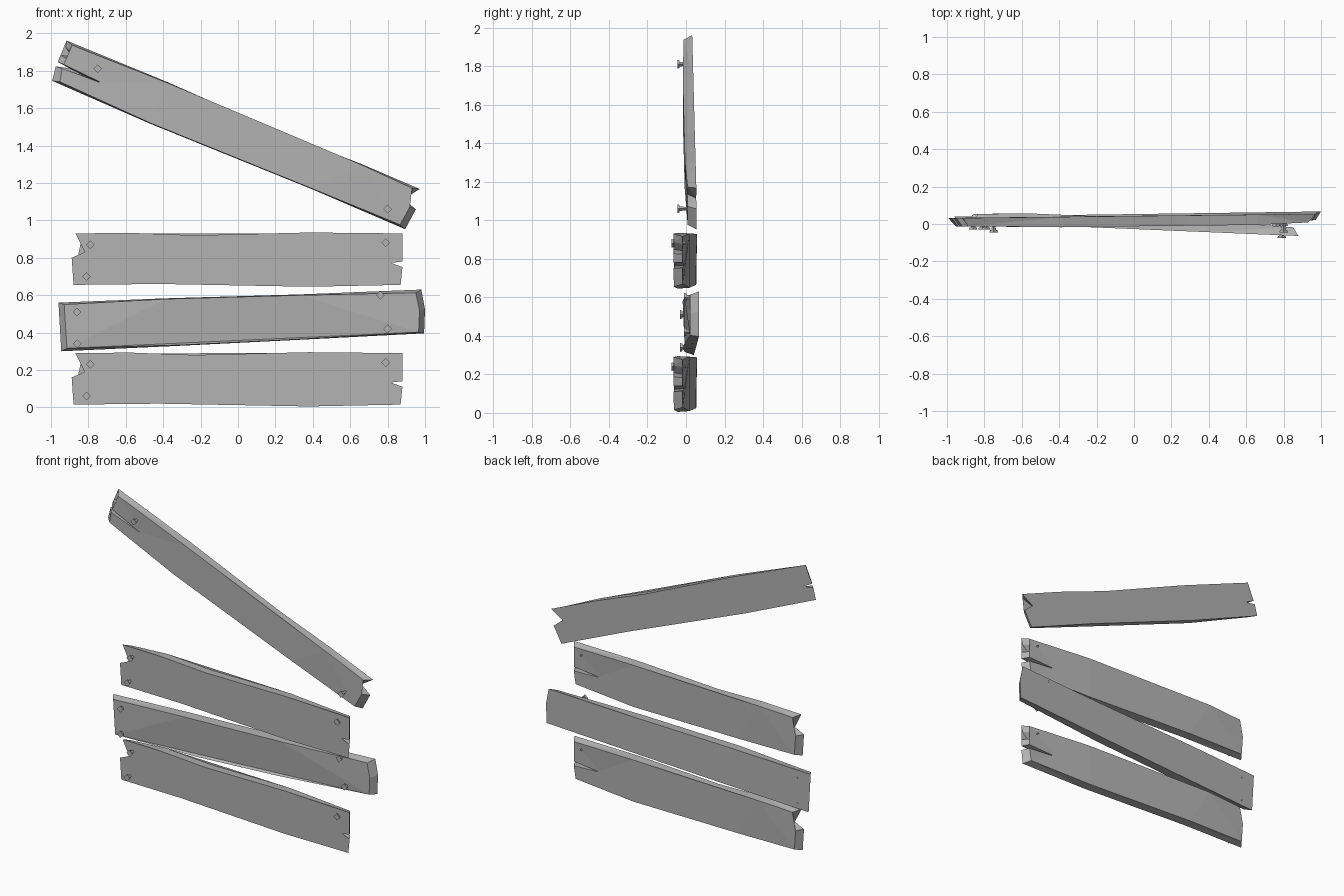
import bpy
import bmesh
from math import radians
from mathutils import Matrix, Vector

cube = bpy.data.objects.get("Cube")
if cube:
    bpy.data.objects.remove(cube, do_unlink=True)

wood = bpy.data.materials.new("weathered_grey")
grey = (0.45, 0.45, 0.45, 1.0)
wood.diffuse_color = grey
wood.use_nodes = True
wood.node_tree.nodes["Principled BSDF"].inputs["Base Color"].default_value = grey


def finish(bm, name):
    """Turn a bmesh into a flat-shaded object."""
    bmesh.ops.recalc_face_normals(bm, faces=bm.faces)
    mesh = bpy.data.meshes.new(name)
    bm.to_mesh(mesh)
    bm.free()
    mesh.materials.append(wood)
    obj = bpy.data.objects.new(name, mesh)
    bpy.context.collection.objects.link(obj)
    return obj


def hewn_point(x, z, middle_depth, end_depth):
    """Point on the rough face: ends are drawn in and thinned, notches widened."""
    if abs(x) < 0.7:
        return Vector((x, middle_depth, z * 0.97))
    inset = 0.03 + max(0, 0.4 * (0.88 - abs(x)))
    sign = 1 if x > 0 else -1
    return Vector((x - sign * inset, end_depth, z * 0.9))


def plank(name, outline, matrix, middle_depth, end_depth):
    """Flat sawn face joined to a rough, chamfered face."""
    bm = bmesh.new()
    flat = [bm.verts.new((x, 0, z)) for x, z in outline]
    rough = [bm.verts.new(hewn_point(x, z, middle_depth, end_depth)) for x, z in outline]
    bm.faces.new(flat)
    bm.faces.new(rough)
    for i in range(len(flat)):
        j = (i + 1) % len(flat)
        bm.faces.new((flat[i], flat[j], rough[j], rough[i]))
    bmesh.ops.triangulate(bm, faces=bm.faces)
    bm.transform(matrix)
    return finish(bm, name)


def nail(name, x, z, head_y):
    """Four-sided head on a tapering square shaft."""
    bm = bmesh.new()
    for radius, tip, length, start in ((0.023, 0.019, 0.012, 0), (0.012, 0.006, 0.065, 0.01)):
        bmesh.ops.create_cone(
            bm, cap_ends=True, segments=4, radius1=radius, radius2=tip, depth=length,
            matrix=Matrix.Translation((x, head_y + start + length / 2, z))
            @ Matrix.Rotation(radians(-90), 4, "X"))
    return finish(bm, name)


def turn(degrees, axis):
    return Matrix.Rotation(radians(degrees), 4, axis)


# Split plank: forked at one end, two splits at the other
split_outline = [
    (-.87, .14), (-.82, .04), (-.89, .01), (-.88, -.135),
    (-.42, -.13), (.38, -.145), (.87, -.135),
    (.88, -.04), (.73, -.027), (.88, -.01),
    (.88, .037), (.83, .058), (.87, .096), (.88, .14),
    (.38, .145), (-.23, .13), (-.58, .143)]

# Whole plank: slightly skewed, with plain ends
whole_outline = [
    (-.96, .1), (-.39, .123), (.33, .144), (.98, .17), (1, .064),
    (.995, -.064), (.3, -.1), (-.3, -.13), (-.945, -.16)]

# Two level split planks with the sawn face forward
for name, height in (("lower_plank", 0.15), ("upper_plank", 0.79)):
    place = Matrix.Translation((0, -0.027, height)) @ turn(-2.4, "Z")
    plank(name, split_outline, place, 0.06, 0.045)
    for i, (x, z, y) in enumerate(((-.79, .08, -.03), (-.81, -.09, -.03), (.79, .09, -.075))):
        nail(f"{name}_nail_{i + 1}", x, height + z, y)

# Middle plank with the rough face forward
plank("middle_plank", whole_outline,
      Matrix.Translation((0, 0.053, 0.46)) @ turn(0.8, "Z"), -0.065, -0.046)
for i, (x, z) in enumerate(((-.86, .51), (-.86, .34), (.76, .6), (.8, .42))):
    nail(f"middle_plank_nail_{i + 1}", x, z, -0.03 if x < 0 else -0.01)

# Slanted plank: the split shape, longer and narrower, turned around
slant = (Matrix.Translation((-0.012, 0.043, 1.455)) @ turn(22.8, "Y")
         @ turn(180.6, "Z") @ Matrix.Diagonal((1.17, 1, 0.83, 1)))
plank("slanted_plank", split_outline, slant, 0.055, 0.045)
for i, (x, z) in enumerate(((-.75, 1.81), (.8, 1.06))):
    nail(f"slanted_plank_nail_{i + 1}", x, z, -0.045)
